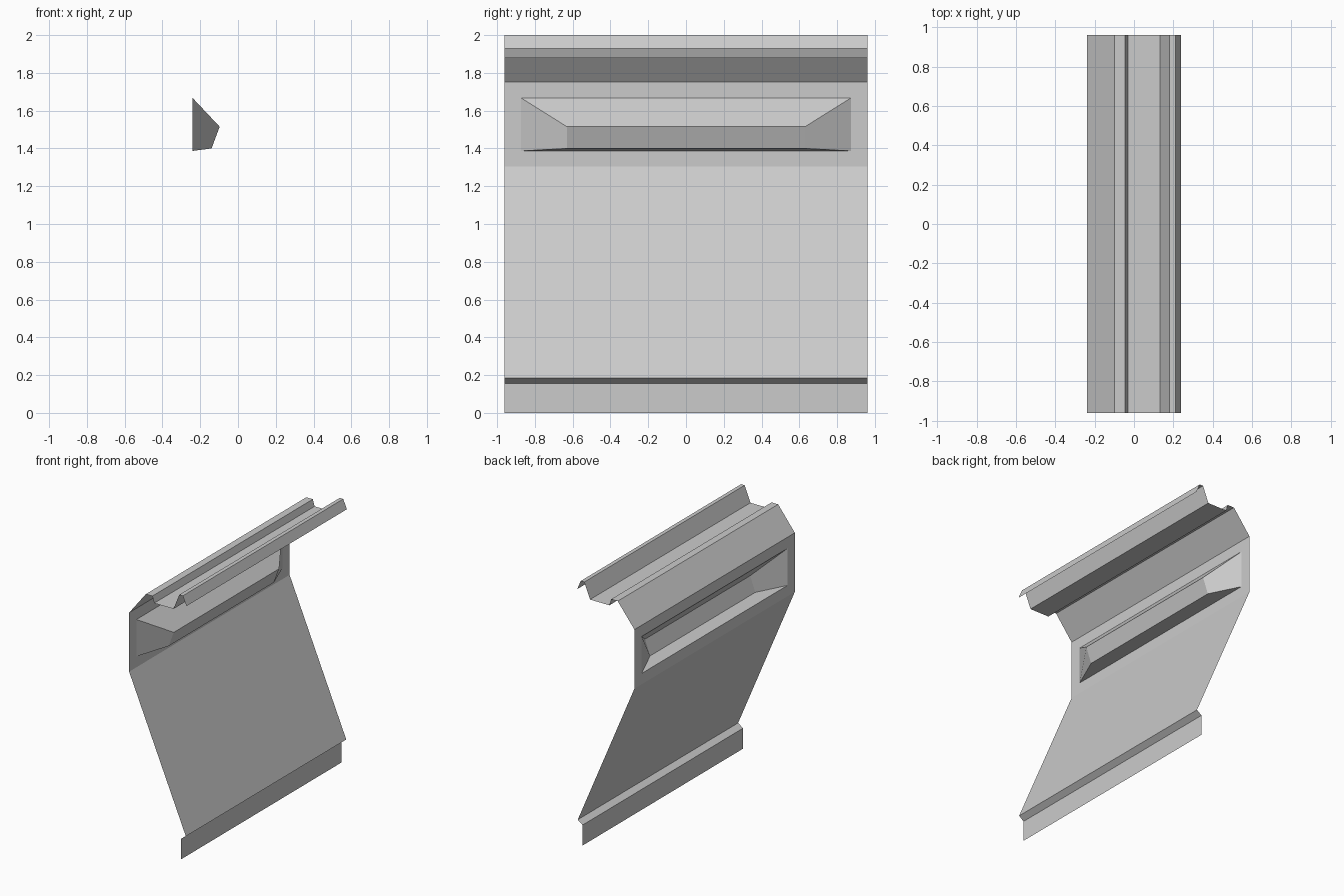
import bpy, bmesh

if "Cube" in bpy.data.objects:
    bpy.data.objects.remove(bpy.data.objects["Cube"])

HALF = 0.96     # half length along y
WALL_X = -0.24  # plane of the upright wall


def make_object(name, bm):
    bmesh.ops.remove_doubles(bm, verts=bm.verts, dist=1e-5)
    mesh = bpy.data.meshes.new(name)
    bm.to_mesh(mesh)
    bm.free()
    obj = bpy.data.objects.new(name, mesh)
    bpy.context.collection.objects.link(obj)
    return obj


def folded_strip(name, profile):
    """Open sheet: an (x, z) profile swept along y."""
    bm = bmesh.new()
    rows = [[bm.verts.new((x, y, z)) for y in (-HALF, HALF)] for x, z in profile]
    for a, b in zip(rows, rows[1:]):
        bm.faces.new((a[0], b[0], b[1], a[1]))
    return make_object(name, bm)


# Sloping lower panel with its bottom flange
folded_strip("lower_panel", [(0.195, 0), (0.195, 0.155), (0.235, 0.185), (WALL_X, 1.305)])

# Folded upper rail with a shallow channel and a hooked lip
folded_strip("upper_rail", [(WALL_X, 1.752), (-0.10, 1.93), (-0.045, 1.93), (-0.03, 1.88),
                            (0.132, 1.88), (0.18, 2.0), (0.21, 2.0), (0.24, 1.93)])

# Upright wall with a tapered recess pushed in toward +x
bm = bmesh.new()


def ring(half_y, bottom, top):
    (xb, zb), (xt, zt) = bottom, top
    return [bm.verts.new(p) for p in ((xb, -half_y, zb), (xt, -half_y, zt),
                                      (xt, half_y, zt), (xb, half_y, zb))]


rings = [ring(HALF, (WALL_X, 1.305), (WALL_X, 1.752)),
         ring(0.873, (WALL_X, 1.387), (WALL_X, 1.667)),
         ring(0.63, (-0.14, 1.40), (-0.097, 1.515))]
for outer, inner in zip(rings, rings[1:]):
    for i in range(4):
        j = (i + 1) % 4
        bm.faces.new((outer[i], outer[j], inner[j], inner[i]))
bm.faces.new(rings[-1])
make_object("recessed_wall", bm)
